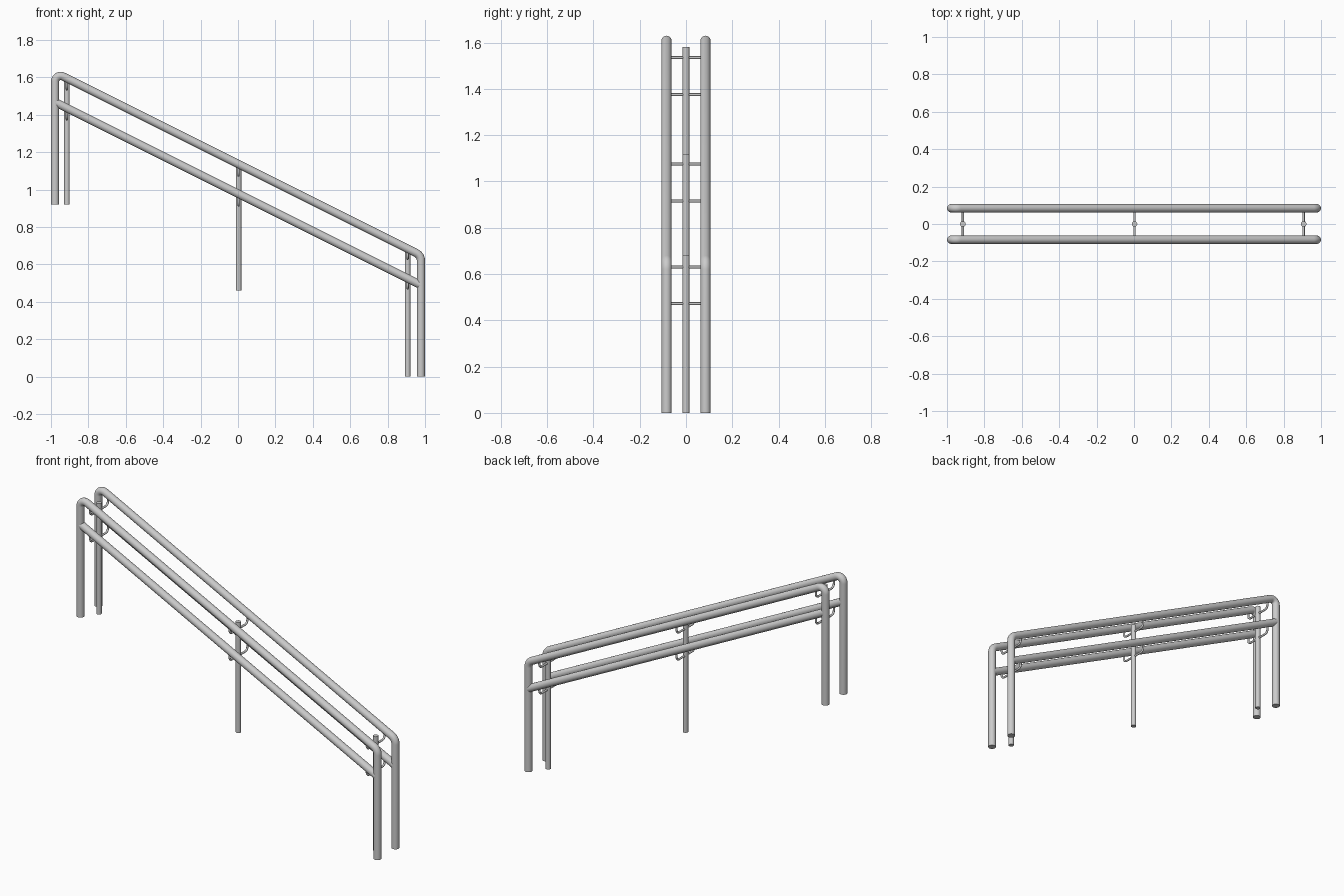
import bpy
import math
from mathutils import Vector

if "Cube" in bpy.data.objects:
    bpy.data.objects.remove(bpy.data.objects["Cube"])

RAIL_R, POST_R, ROD_R = 0.022, 0.015, 0.006
RAIL_Y, END_X, SLOPE = 0.084, 0.978, 0.5


def rail_z(x, mid):
    return mid - SLOPE * x


def fillet(points, radii, steps=10):
    """Round the inner corners of a polyline with circular arcs."""
    pts = [Vector(p) for p in points]
    out = [pts[0]]
    for i, r in enumerate(radii, 1):
        p = pts[i]
        a = (pts[i - 1] - p).normalized()
        b = (pts[i + 1] - p).normalized()
        half = a.angle(b) / 2
        start = p + a * (r / math.tan(half))
        centre = p + (a + b).normalized() * (r / math.sin(half))
        u = (start - centre).normalized()
        w = -a  # direction of travel at arc start
        sweep = math.pi - 2 * half
        for k in range(steps + 1):
            t = sweep * k / steps
            out.append(centre + r * (u * math.cos(t) + w * math.sin(t)))
    out.append(pts[-1])
    return out


def tube(name, points, radius, res=8):
    """Capped round tube along a path, turned into a smooth mesh."""
    cu = bpy.data.curves.new(name, 'CURVE')
    cu.dimensions = '3D'
    cu.bevel_depth = radius
    cu.bevel_resolution = res
    cu.use_fill_caps = True
    sp = cu.splines.new('POLY')
    sp.points.add(len(points) - 1)
    for p, co in zip(sp.points, points):
        p.co = (*co, 1)
    ob = bpy.data.objects.new(name, cu)
    bpy.context.collection.objects.link(ob)
    bpy.ops.object.select_all(action='DESELECT')
    ob.select_set(True)
    bpy.context.view_layer.objects.active = ob
    bpy.ops.object.convert(target='MESH')
    bpy.ops.object.shade_smooth_by_angle(angle=math.radians(40))
    return bpy.context.object


UPPER, LOWER = 1.137, 0.978

# Handrail frames: end posts bent into the sloping top rail, plus lower rail
for side, s in (("front", -1), ("back", 1)):
    y = s * RAIL_Y
    path = [(-END_X, y, 0.92), (-END_X, y, rail_z(-END_X, UPPER)),
            (END_X, y, rail_z(END_X, UPPER)), (END_X, y, 0)]
    tube(side + "_top_rail", fillet(path, (0.03, 0.045)), RAIL_R)
    tube(side + "_lower_rail",
         [(x, y, rail_z(x, LOWER)) for x in (-END_X, END_X)], RAIL_R)

# Thin centre posts with hooked brackets carrying each rail
posts = (("upper", -0.915, 0.92, 1.58, (1.535, 1.375)),
         ("middle", 0.003, 0.46, 1.118, (1.075, 0.915)),
         ("bottom", 0.907, 0.0, 0.68, (0.63, 0.472)))
for label, x, z0, z1, rods in posts:
    tube(label + "_centre_post", [(x, 0, z0), (x, 0, z1)], POST_R)
    for level, z, mid in zip(("top", "lower"), rods, (UPPER, LOWER)):
        end = rail_z(x, mid)
        path = [(x, -RAIL_Y, end), (x, -RAIL_Y, z),
                (x, RAIL_Y, z), (x, RAIL_Y, end)]
        tube(f"{label}_{level}_bracket", fillet(path, (0.022, 0.022)), ROD_R, 4)
